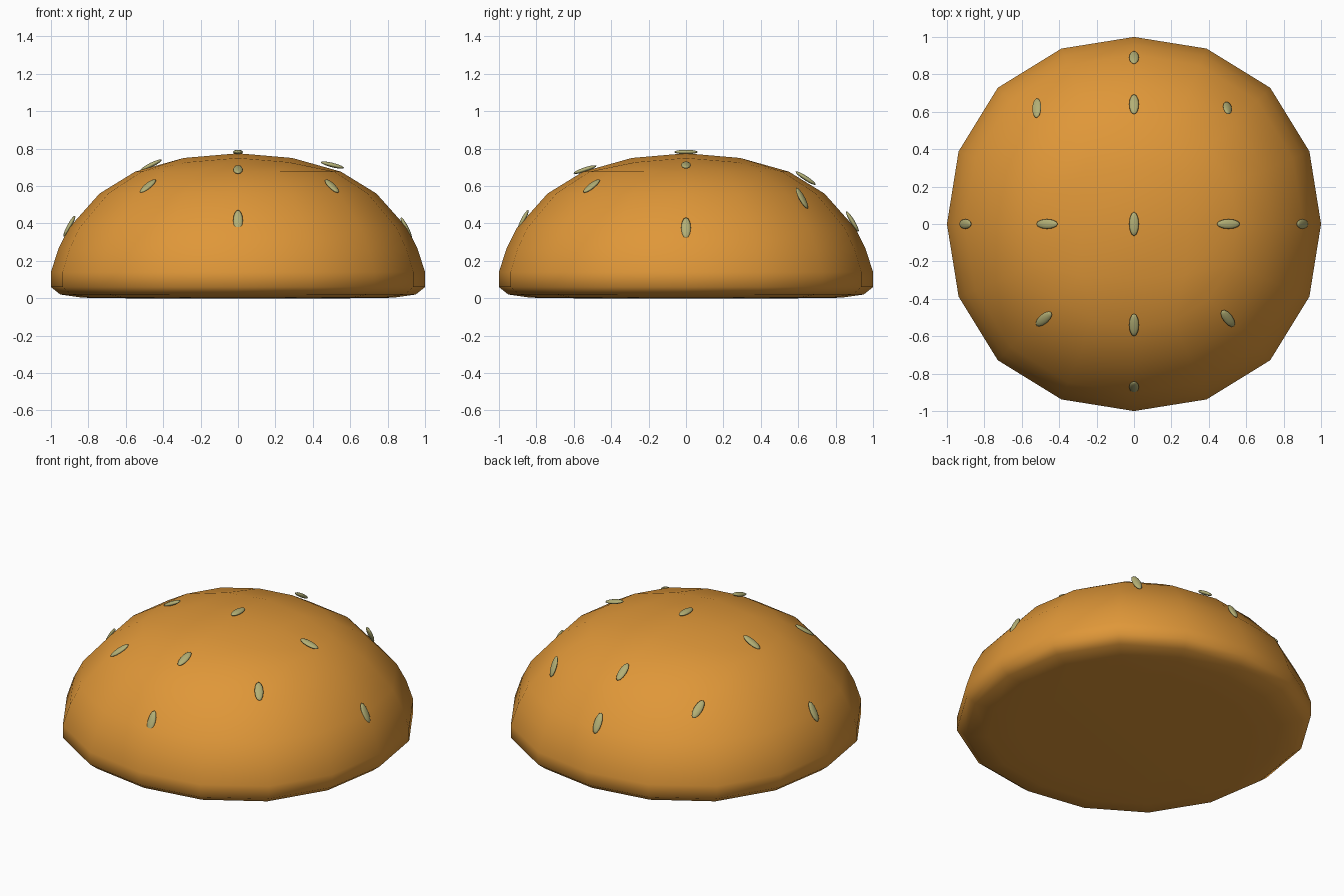
import bpy, bmesh, math
from mathutils import Vector, Matrix

if "Cube" in bpy.data.objects:
    bpy.data.objects.remove(bpy.data.objects["Cube"])


def material(name, color):
    m = bpy.data.materials.new(name)
    m.diffuse_color = (*color, 1)
    m.use_nodes = True
    m.node_tree.nodes["Principled BSDF"].inputs["Base Color"].default_value = m.diffuse_color
    return m


def make_object(name, bm, mat):
    me = bpy.data.meshes.new(name)
    bmesh.ops.recalc_face_normals(bm, faces=bm.faces)
    for f in bm.faces:
        f.smooth = True
    bm.to_mesh(me)
    bm.free()
    me.materials.append(mat)
    ob = bpy.data.objects.new(name, me)
    bpy.context.collection.objects.link(ob)
    return ob


def polar(angle, r, z):
    # rounded outline, slightly fuller on the diagonals
    r *= 1 + 0.03 * math.sin(2 * angle) ** 2
    return Vector((r * math.cos(angle), r * math.sin(angle), z))


def square_angle(x, y):
    # even angles for points on a square ring
    if abs(x) >= abs(y):
        return math.pi / 4 * (y / x) + (0 if x > 0 else math.pi)
    return math.pi / 2 - math.pi / 4 * (x / y) + (0 if y > 0 else math.pi)


bun_mat = material("bun_crust", (0.74, 0.31, 0.04))
seed_mat = material("seed", (0.45, 0.43, 0.18))

# Bun: quad cap on top, 16-sided rings extruded down to a flat underside
bm = bmesh.new()
bmesh.ops.create_grid(bm, x_segments=4, y_segments=4, size=2)
for v in bm.verts:
    x, y = v.co.x, v.co.y
    ring = round(max(abs(x), abs(y)))
    if ring == 0:
        v.co = (0, 0, 0.775)
    elif ring == 1:
        diagonal = abs(abs(x) - abs(y)) < 0.1
        v.co = polar(square_angle(x, y), *((0.375, 0.727) if diagonal else (0.29, 0.75)))
    else:
        v.co = polar(square_angle(x, y), 0.55, 0.677)

profile = [(0.74, 0.56), (0.905, 0.375), (0.96, 0.265), (1.0, 0.14),
           (1.0, 0.06), (0.95, 0.02), (0.83, 0.003), (0.6, 0.0)]
rim = [e for e in bm.edges if e.is_boundary]
for r, z in profile:
    geom = bmesh.ops.extrude_edge_only(bm, edges=rim)["geom"]
    rim = [g for g in geom if isinstance(g, bmesh.types.BMEdge) and g.is_boundary]
    for v in {v for e in rim for v in e.verts}:
        v.co = polar(math.atan2(v.co.y, v.co.x), r, z)
bmesh.ops.contextual_create(bm, geom=rim)
make_object("bun_top", bm, bun_mat)

# Seeds: centre and long-axis direction
seeds = [
    ((0, 0, 0.782), (0, 1, 0)),
    ((0, 0.64, 0.642), (0, 0.10, -0.065)),
    ((0, 0.89, 0.41), (0, 0.06, -0.10)),
    ((0, -0.54, 0.688), (0, -0.12, -0.04)),
    ((0, -0.872, 0.415), (0, -0.055, -0.11)),
    ((-0.465, 0, 0.712), (-0.11, 0, -0.055)),
    ((-0.902, 0, 0.385), (-0.06, 0, -0.11)),
    ((0.505, 0, 0.712), (0.12, 0, -0.03)),
    ((0.9, 0, 0.375), (0.045, 0, -0.09)),
    ((-0.482, -0.508, 0.6), (-0.085, -0.075, -0.075)),
    ((0.502, -0.505, 0.6), (0.07, -0.09, -0.075)),
    ((-0.52, 0.62, 0.535), (0, 0.10, -0.07)),
    ((0.5, 0.62, 0.535), (0, 0.055, -0.10)),
]
for i, (pos, axis) in enumerate(seeds):
    p, a = Vector(pos), Vector(axis).normalized()
    n = Vector((p.x, p.y, p.z * 1.8))
    side = n.cross(a).normalized()
    n = a.cross(side)
    rot = Matrix((a, side, n)).transposed().to_4x4()
    bm = bmesh.new()
    bmesh.ops.create_uvsphere(bm, u_segments=12, v_segments=8, radius=1)
    bm.transform(rot @ Matrix.Diagonal((0.064, 0.026, 0.012, 1)))
    make_object(f"seed_{i + 1}", bm, seed_mat).location = p
